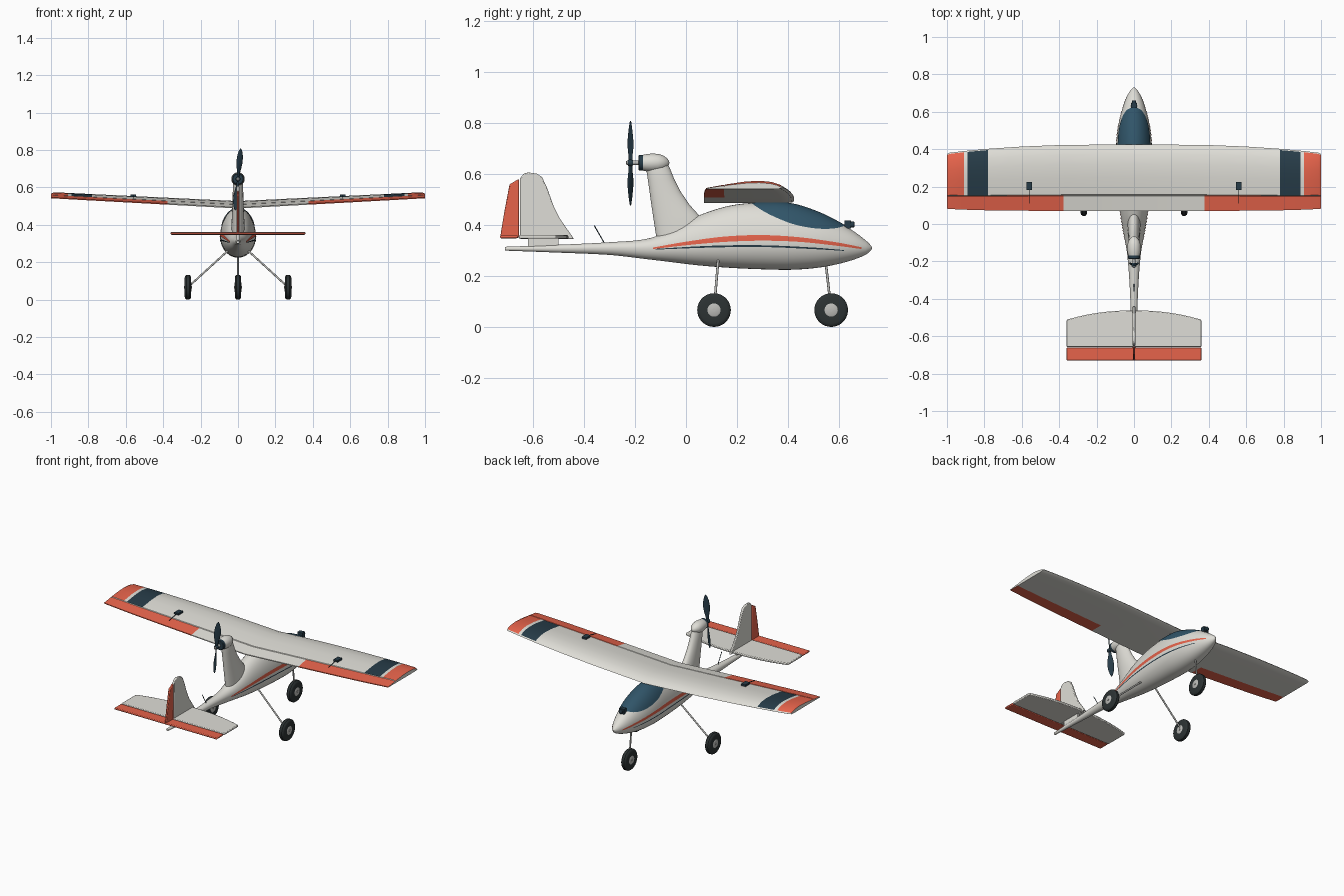
import bpy, bmesh
from math import sin, cos, pi, radians, asin, sqrt
from mathutils import Vector

if "Cube" in bpy.data.objects:
    bpy.data.objects.remove(bpy.data.objects["Cube"])


def mat(name, rgb):
    m = bpy.data.materials.new(name)
    m.diffuse_color = (*rgb, 1)
    m.use_nodes = True
    m.node_tree.nodes["Principled BSDF"].inputs["Base Color"].default_value = m.diffuse_color
    return m


WHITE = mat("white", (.74, .73, .68))
ORANGE = mat("orange", (.79, .125, .07))
NAVY = mat("navy", (.02, .045, .065))
GLASS = mat("canopy_blue", (.03, .09, .14))
RUBBER = mat("rubber", (.025, .032, .033))
GREY = mat("grey", (.5, .5, .48))


def finish(name, bm, mats, recalc=True):
    if recalc:
        bmesh.ops.recalc_face_normals(bm, faces=bm.faces)
    me = bpy.data.meshes.new(name)
    bm.to_mesh(me)
    bm.free()
    for m in mats:
        me.materials.append(m)
    ob = bpy.data.objects.new(name, me)
    bpy.context.collection.objects.link(ob)
    return ob


def loft(name, rings, mats, pick=None, closed=True):
    """Skin a list of rings; pick(i, j) gives the material index."""
    bm = bmesh.new()
    vs = [[bm.verts.new(p) for p in r] for r in rings]
    n = len(rings[0])
    for i in range(len(vs) - 1):
        for j in range(n if closed else n - 1):
            k = (j + 1) % n
            f = bm.faces.new((vs[i][j], vs[i][k], vs[i + 1][k], vs[i + 1][j]))
            if pick:
                f.material_index = pick(i, j)
    if closed:
        bm.faces.new(vs[0])
        bm.faces.new(vs[-1])
    return finish(name, bm, mats)


def lathe(name, prof, axis, loc, m, n=32):
    """Revolve (distance, radius) pairs about the x or y axis."""
    rings = []
    for d, r in prof:
        ring = []
        for k in range(n):
            c, s = r * cos(2 * pi * k / n), r * sin(2 * pi * k / n)
            ring.append(Vector(loc) + Vector((d, c, s) if axis == 'x' else (c, d, s)))
        rings.append(ring)
    return loft(name, rings, [m])


def rod(name, a, b, r, m):
    a, b = Vector(a), Vector(b)
    q = (b - a).to_track_quat('Z', 'Y')
    ring = [q @ Vector((r * cos(pi * k / 6), r * sin(pi * k / 6), 0)) for k in range(12)]
    return loft(name, [[a + p for p in ring], [b + p for p in ring]], [m])


def box(name, loc, size, m):
    bm = bmesh.new()
    bmesh.ops.create_cube(bm, size=1)
    for v in bm.verts:
        v.co = Vector(loc) + Vector([v.co[i] * size[i] for i in range(3)])
    return finish(name, bm, [m])


def plate(name, pts, t, m):
    """Extruded outline with softened rim; pts are 3D, t is the thickness vector."""
    t = Vector(t)
    a = [Vector(p) - t / 2 for p in pts]
    ob = loft(name, [a, [p + t for p in a]], [m])
    b = ob.modifiers.new("Bevel", 'BEVEL')
    b.width, b.segments = .004, 2
    return ob


def interp(tab, y):
    """Smooth interpolation of a table sorted by its first column."""
    n = len(tab)
    i = max(0, min(n - 2, sum(1 for r in tab if r[0] <= y) - 1))
    a, b = tab[i], tab[i + 1]
    p, q = tab[max(i - 1, 0)], tab[min(i + 2, n - 1)]
    h = b[0] - a[0]
    t = (y - a[0]) / h
    out = []
    for k in range(1, len(a)):
        m0 = (b[k] - p[k]) / (b[0] - p[0]) * h
        m1 = (q[k] - a[k]) / (q[0] - a[0]) * h
        out.append((2*t**3 - 3*t*t + 1) * a[k] + (t**3 - 2*t*t + t) * m0
                   + (3*t*t - 2*t**3) * b[k] + (t**3 - t*t) * m1)
    return out


# Fuselage: y, bottom, widest height, top, half width
BODY = [(-.71, .300, .307, .315, .008), (-.5, .292, .308, .323, .016), (-.3, .283, .310, .333, .025),
        (-.15, .266, .310, .347, .038), (-.05, .254, .315, .385, .056), (.05, .242, .322, .438, .072),
        (.18, .232, .330, .478, .086), (.32, .226, .335, .489, .094), (.42, .225, .335, .482, .095),
        (.52, .233, .330, .450, .085), (.6, .248, .322, .411, .067), (.66, .265, .317, .375, .048),
        (.70, .281, .313, .345, .029), (.722, .296, .311, .325, .013), (.73, .307, .311, .314, .003)]


def section(y, a, grow=0):
    zb, zc, zt, w = interp(BODY, y)
    h = (zt if sin(a) > 0 else zb) - zc
    return ((w + grow) * cos(a), y, zc + abs(sin(a)) * (h + (grow if h > 0 else -grow)))


ys = sorted({round(-.71 + 1.44 * k / 60, 4) for k in range(61)} | {.712, .722, .727})
loft("fuselage", [[section(y, 2 * pi * k / 40) for k in range(40)] for y in ys], [WHITE])

# Canopy follows the fuselage skin above its lower edge
EDGE = [(.255, .485), (.3, .455), (.35, .430), (.42, .403), (.5, .387), (.56, .384), (.6, .388), (.625, .396)]
rows = []
for k in range(29):
    y = .255 + .37 * k / 28
    zb, zc, zt, w = interp(BODY, y)
    a = asin(min(.999, (interp(EDGE, y)[0] - zc) / (zt - zc)))
    rows.append([section(y, a + (pi - 2 * a) * j / 20, .003) for j in range(21)])
loft("canopy", rows, [GLASS], closed=False)

# Side stripes: y, lower, upper
STRIPES = {"orange_stripe": (ORANGE, [(-.13, .306, .312), (0, .321, .335), (.15, .334, .355), (.3, .339, .361),
                                      (.45, .334, .352), (.6, .318, .331), (.69, .306, .313)]),
           "navy_stripe": (NAVY, [(-.12, .304, .307), (.1, .312, .319), (.3, .314, .321), (.5, .306, .312),
                                  (.62, .299, .302)])}
for name, (m, tab) in STRIPES.items():
    for s in (-1, 1):
        rows = []
        for k in range(41):
            y = tab[0][0] + (tab[-1][0] - tab[0][0]) * k / 40
            lo, hi = interp(tab, y)
            zb, zc, zt, w = interp(BODY, y)
            row = []
            for j in range(4):
                z = lo + (hi - lo) * j / 3
                u = (z - zc) / ((zt if z > zc else zb) - zc)
                row.append((s * (w * sqrt(max(0, 1 - u * u)) + .002), y, z))
            rows.append(row if s < 0 else row[::-1])
        loft(name, rows, [m], closed=False)

# Wing: airfoil as (chord fraction, thickness fraction), with hinge groove
FOIL = [(1, .15), (.775, .52), (.765, .40), (.755, .55), (.5, .9), (.3, 1), (.15, .86), (.06, .6), (.02, .38),
        (0, .18), (.03, .03), (.15, 0), (.5, 0), (.77, 0), (1, 0)]
HALF = [(0, .425, .070), (.374, .423, .070), (.376, .423, .070), (.6, .414, .071), (.78, .402, .073),
        (.89, .392, .076), (.91, .390, .077), (.985, .381, .080), (1, .374, .082)]
span = [(-x, l, t) for x, l, t in HALF[:0:-1]] + HALF


def wing_paint(i, j):
    x = abs(span[i][0] + span[i + 1][0]) / 2
    if j in (0, 1, 13, 14):
        return 1 if x > .375 else 0
    if 3 <= j <= 7:
        return 2 if .78 < x < .89 else 1 if x > .91 else 0
    return 0


rings = []
for x, le, te in span:
    a = abs(x)
    th = (.040 - .007 * a) * (.75 if a == 1 else 1)
    rings.append([(x, le - f * (le - te), .487 + .055 * a + h * th) for f, h in FOIL])
loft("wing", rings, [WHITE, ORANGE, NAVY], wing_paint)

# Aileron servos, pushrods
for s in (-1, 1):
    box("aileron_servo", (s * .56, .203, .556), (.03, .045, .012), NAVY)
    rod("aileron_pushrod", (s * .56, .19, .557), (s * .56, .11, .542), .002, NAVY)

# Tailplane and elevator
lead = [(.36 * k / 8, -.462 - .05 * abs(k / 8) ** 2.2 if k >= 0 else -.462 - .05 * (-k / 8) ** 2.2)
        for k in range(-8, 9)]
plate("tailplane", [(x, y, .354) for x, y in lead] + [(.36, -.657, .354), (-.36, -.657, .354)], (0, 0, .014), WHITE)
plate("elevator", [(-.36, -.661, .354), (.36, -.661, .354), (.36, -.73, .354), (-.36, -.73, .354)],
      (0, 0, .011), ORANGE)
box("tail_mount", (0, -.56, .333), (.014, .12, .034), WHITE)

# Fin and rudder
plate("fin", [(0, y, z) for y, z in [(-.652, .346), (-.652, .583), (-.638, .602), (-.62, .607), (-.585, .602),
                                     (-.565, .588), (-.545, .545), (-.52, .475), (-.495, .425), (-.44, .346)]],
      (.014, 0, 0), WHITE)
plate("rudder", [(0, -.656, .35), (0, -.656, .582), (0, -.693, .56), (0, -.712, .46), (0, -.729, .357)],
      (.012, 0, 0), ORANGE)

# Motor pylon: z, rear y, front y, half width
PYLON = [(.33, -.113, .10, .036), (.40, -.124, .075, .035), (.44, -.13, .05, .033), (.48, -.136, .014, .031),
         (.53, -.143, -.02, .029), (.58, -.15, -.046, .028), (.62, -.156, -.062, .027), (.65, -.158, -.075, .022)]
loft("motor_pylon", [[(w * sin(pi * k / 14), (a + b) / 2 + (b - a) / 2 * cos(pi * k / 14), z) for k in range(28)]
                     for z, a, b, w in PYLON], [WHITE])

# Motor nacelle, ring, shaft and hub
C = (0, 0, .645)
lathe("nacelle", [(-.168, .031), (-.155, .034), (-.135, .036), (-.11, .035), (-.09, .029), (-.075, .018),
                  (-.067, .008), (-.065, .001)], 'y', C, WHITE)
lathe("motor", [(-.187, .027), (-.184, .031), (-.167, .031)], 'y', C, NAVY)
lathe("propeller_shaft", [(-.236, .005), (-.232, .008), (-.18, .008)], 'y', C, GREY)
lathe("propeller_hub", [(-.228, .011), (-.225, .013), (-.211, .013), (-.208, .011)], 'y', C, NAVY)

# Propeller blades: radius, chord, twist
BLADE = [(.004, .015, 60), (.03, .020, 52), (.06, .033, 42), (.095, .040, 33), (.13, .033, 27), (.155, .018, 23),
         (.166, .004, 22)]
for s in (0, 1):
    rings = []
    for r, c, tw in BLADE:
        ring = []
        for k in range(12):
            u, v, t = c / 2 * cos(pi * k / 6), .0025 * sin(pi * k / 6), radians(tw)
            p = Vector((u * cos(t) - v * sin(t), u * sin(t) + v * cos(t), r))
            q = radians(5) + s * pi
            ring.append((p.x * cos(q) + p.z * sin(q), -.218 + p.y, .643 + p.z * cos(q) - p.x * sin(q)))
        rings.append(ring)
    loft("propeller_blade", rings, [NAVY])

# Wheels and legs
TYRE = [(-.017, .024), (-.017, .052), (-.014, .061), (-.008, .066), (.008, .066), (.014, .061), (.017, .052),
        (.017, .024)]
for name, x, y, top in (("left", -.268, .11, (-.045, .127, .27)), ("right", .268, .11, (.045, .127, .27)),
                        ("nose", 0, .57, (0, .548, .26))):
    loc = (x, y, .0665)
    lathe(name + "_tyre", TYRE, 'x', loc, RUBBER, 40)
    lathe(name + "_wheel_hub", [(-.019, .022), (-.017, .026), (.017, .026), (.019, .022)], 'x', loc, GREY)
    lathe(name + "_axle", [(-.022, .006), (.022, .006)], 'x', loc, GREY, 12)
    rod(name + "_leg", top, loc, .005, GREY)

# Nose camera and antenna
box("camera_body", (0, .635, .402), (.034, .026, .032), NAVY)
lathe("camera_lens", [(0, .012), (.012, .012), (.014, .009)], 'y', (0, .647, .402), NAVY, 20)
rod("antenna", (0, -.318, .325), (0, -.36, .398), .002, NAVY)

bpy.ops.object.select_all(action='SELECT')
bpy.context.view_layer.objects.active = bpy.data.objects["fuselage"]
bpy.ops.object.shade_smooth_by_angle(angle=radians(35))
